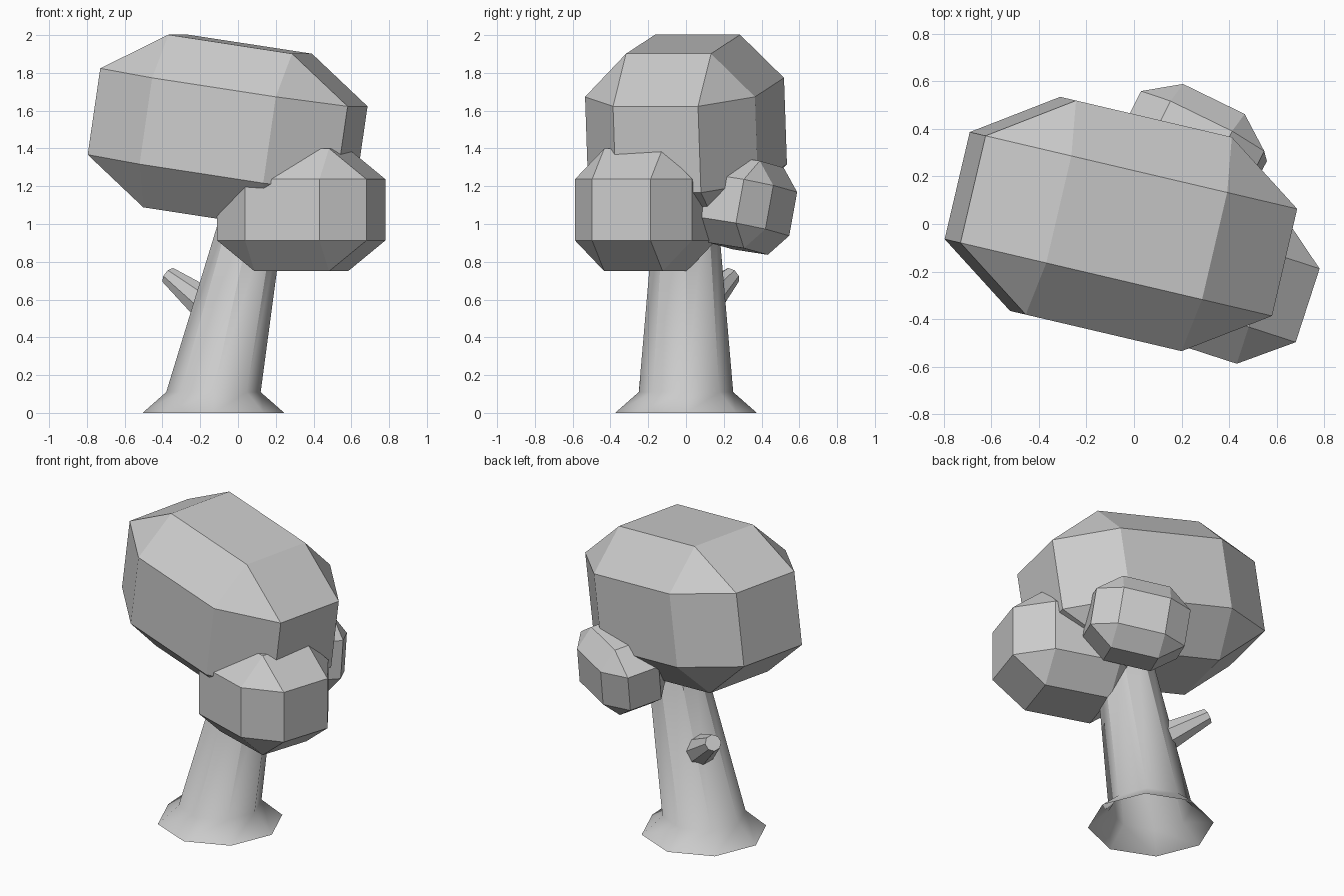
import bpy, bmesh
from math import radians, sin, cos, pi
from mathutils import Vector

if "Cube" in bpy.data.objects:
    bpy.data.objects.remove(bpy.data.objects["Cube"])


def add_object(name, bm):
    bmesh.ops.recalc_face_normals(bm, faces=bm.faces[:])
    mesh = bpy.data.meshes.new(name)
    bm.to_mesh(mesh)
    bm.free()
    obj = bpy.data.objects.new(name, mesh)
    bpy.context.collection.objects.link(obj)
    return obj


def foliage(name, centre, half_size, tilt):
    """Cube chamfered by half its half-size, then stretched and tilted."""
    bm = bmesh.new()
    bmesh.ops.create_cube(bm, size=2)
    bmesh.ops.bevel(bm, geom=bm.edges[:], offset=0.5, offset_type='OFFSET',
                    segments=1, affect='EDGES')
    bmesh.ops.scale(bm, vec=half_size, verts=bm.verts[:])
    obj = add_object(name, bm)
    obj.location = centre
    obj.rotation_euler = [radians(a) for a in tilt]
    return obj


# Leaning eight-sided trunk with a flared, open foot: (centre x, z, radius)
bm = bmesh.new()
rings = []
for cx, z, r in [(-0.13, 0, 0.375), (-0.13, 0.11, 0.25), (0.11, 1.2, 0.156)]:
    rings.append([bm.verts.new((cx + r * cos(i * pi / 4), r * sin(i * pi / 4), z))
                  for i in range(8)])
for low, high in zip(rings, rings[1:]):
    for i in range(8):
        j = (i + 1) % 8
        bm.faces.new((low[i], low[j], high[j], high[i])).smooth = True
# Crisp edges up the trunk, soft flare at the foot
for low, high in zip(rings[1], rings[2]):
    bm.edges.get((low, high)).smooth = False
add_object("trunk", bm)

# Tapered branch stub
root, tip = Vector((-0.05, 0, 0.48)), Vector((-0.365, 0.24, 0.725))
axis = tip - root
bm = bmesh.new()
bmesh.ops.create_cone(bm, cap_ends=True, segments=8, radius1=0.12, radius2=0.05,
                      depth=axis.length)
stub = add_object("branch_stub", bm)
stub.location = (root + tip) / 2
stub.rotation_euler = axis.to_track_quat('Z', 'Y').to_euler()

# Foliage blocks
foliage("main_crown", (-0.055, 0, 1.495), (0.68, 0.462, 0.462), (0, 8.5, -13.2))
foliage("front_foliage", (0.335, -0.214, 1.075), (0.415, 0.325, 0.325), (0, 0, -18))
foliage("back_foliage", (0.247, 0.319, 1.10), (0.29, 0.21, 0.235), (-8, -7, -26))
